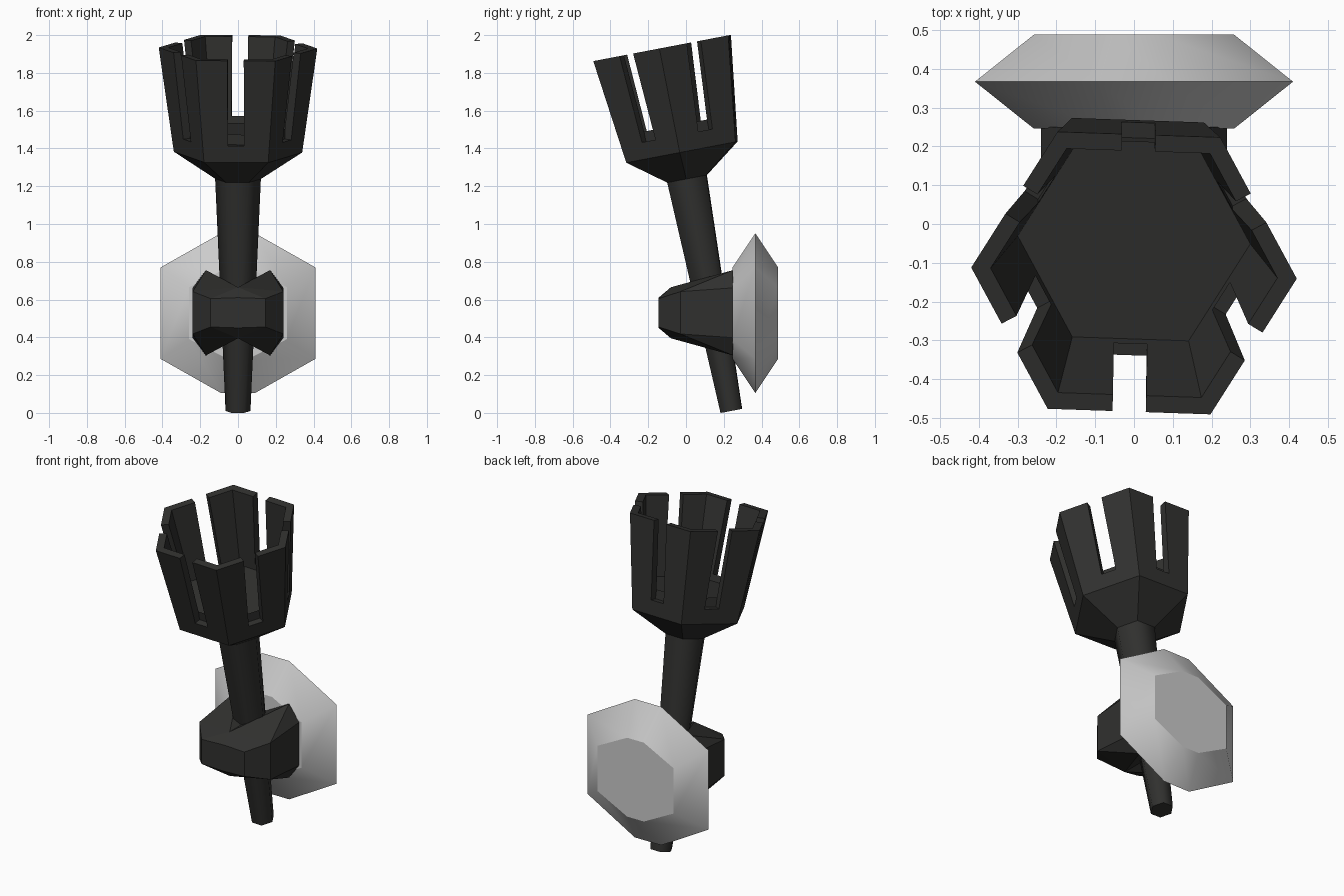
import bpy, bmesh
from math import radians, sin, cos, pi
from mathutils import Matrix, Vector

if "Cube" in bpy.data.objects:
    bpy.data.objects.remove(bpy.data.objects["Cube"])

dark = bpy.data.materials.new("dark_iron")
dark.diffuse_color = (0.03, 0.03, 0.028, 1)
dark.use_nodes = True
dark.node_tree.nodes["Principled BSDF"].inputs["Base Color"].default_value = dark.diffuse_color

# leaning axis shared by the shaft and the cup
LEAN = (Matrix.Translation((0, 0.24, 0.0105)) @ Matrix.Rotation(radians(10.8), 4, 'X')
        @ Matrix.Rotation(radians(-2), 4, 'Z'))


def finish(name, bm, mat=None):
    bmesh.ops.recalc_face_normals(bm, faces=bm.faces)
    me = bpy.data.meshes.new(name)
    bm.to_mesh(me)
    bm.free()
    ob = bpy.data.objects.new(name, me)
    bpy.context.collection.objects.link(ob)
    if mat:
        me.materials.append(mat)
    return ob


def loft(bm, loops):
    """Skin a list of point loops and cap both ends."""
    rings = [[bm.verts.new(p) for p in loop] for loop in loops]
    n = len(rings[0])
    sides = [bm.faces.new((a[i], a[(i + 1) % n], b[(i + 1) % n], b[i]))
             for a, b in zip(rings, rings[1:]) for i in range(n)]
    bm.faces.new(rings[0][::-1])
    bm.faces.new(rings[-1])
    return rings, sides


def hexagons(profile):
    return [[(r * cos(i * pi / 3), r * sin(i * pi / 3), z) for i in range(6)]
            for r, z in profile]


# shaft: tapered six-sided rod
bm = bmesh.new()
_, sides = loft(bm, hexagons([(0.066, 0), (0.122, 1.27)]))
for f in sides:
    f.smooth = True
shaft = finish("shaft", bm, dark)
shaft.matrix_world = LEAN

# cup: hexagonal bowl with a flat floor
bm = bmesh.new()
loft(bm, hexagons([(0.12, 1.25), (0.34, 1.395), (0.42, 1.956), (0.37, 1.956), (0.30, 1.5)]))
cup = finish("cup", bm, dark)
cup.matrix_world = LEAN

# slot cutters: one through the middle of each cup wall
bm = bmesh.new()
for i in range(6):
    m = (Matrix.Rotation(pi / 6 + i * pi / 3, 4, 'Z')
         @ Matrix.Translation((0.385, 0, 1.785)) @ Matrix.Diagonal((0.24, 0.086, 0.6, 1)))
    bmesh.ops.create_cube(bm, size=1, matrix=m)
cutter = finish("slot_cutter", bm)
cutter.matrix_world = LEAN
cutter.hide_render = True
cutter.hide_set(True)
cut = cup.modifiers.new("slots", 'BOOLEAN')
cut.operation = 'DIFFERENCE'
cut.solver = 'EXACT'
cut.object = cutter

# wall plate: eight-sided disc with a sharp ridge around the middle
OUTLINE = [(0.41, -0.242), (0.41, 0.242), (0.09, 0.423), (-0.09, 0.423),
           (-0.41, 0.242), (-0.41, -0.242), (-0.09, -0.423), (0.09, -0.423)]
bm = bmesh.new()
rings, sides = loft(bm, [[(x * s, y, 0.528 + z * t) for x, z in OUTLINE]
                         for y, s, t in [(0.246, 0.63, 0.57), (0.367, 1, 1), (0.488, 0.63, 0.57)]])
for f in sides:
    f.smooth = True
for e in bm.edges:
    if all(v in rings[1] for v in e.verts):
        e.smooth = False
finish("wall_plate", bm)

# bracket: faceted clamp around the shaft, one quarter mirrored in x and z
bm = bmesh.new()
P = {k: bm.verts.new(p) for k, p in {
    "front_mid": (0, -0.145, 0), "front_top": (0, -0.145, 0.08),
    "corner_mid": (0.145, -0.145, 0), "corner_top": (0.145, -0.145, 0.075),
    "notch_front": (0, -0.08, 0.135), "notch_back": (0, 0.25, 0.135),
    "side_mid": (0.24, -0.03, 0), "side_top": (0.24, -0.03, 0.112),
    "back_mid": (0.24, 0.25, 0), "back_side": (0.24, 0.25, 0.132),
    "back_top": (0.17, 0.25, 0.226), "centre": (0, 0.25, 0)}.items()}
for face in ("front_mid corner_mid corner_top front_top",
             "front_top corner_top notch_front",
             "corner_top side_top notch_front",
             "corner_mid side_mid side_top corner_top",
             "side_mid back_mid back_side side_top",
             "side_top back_side back_top",
             "notch_front side_top back_top",
             "notch_front back_top notch_back",
             "centre notch_back back_top back_side back_mid"):
    bm.faces.new([P[k] for k in face.split()])
bracket = finish("bracket", bm, dark)
bracket.location.z = 0.53
mirror = bracket.modifiers.new("mirror", 'MIRROR')
mirror.use_axis = (True, False, True)
